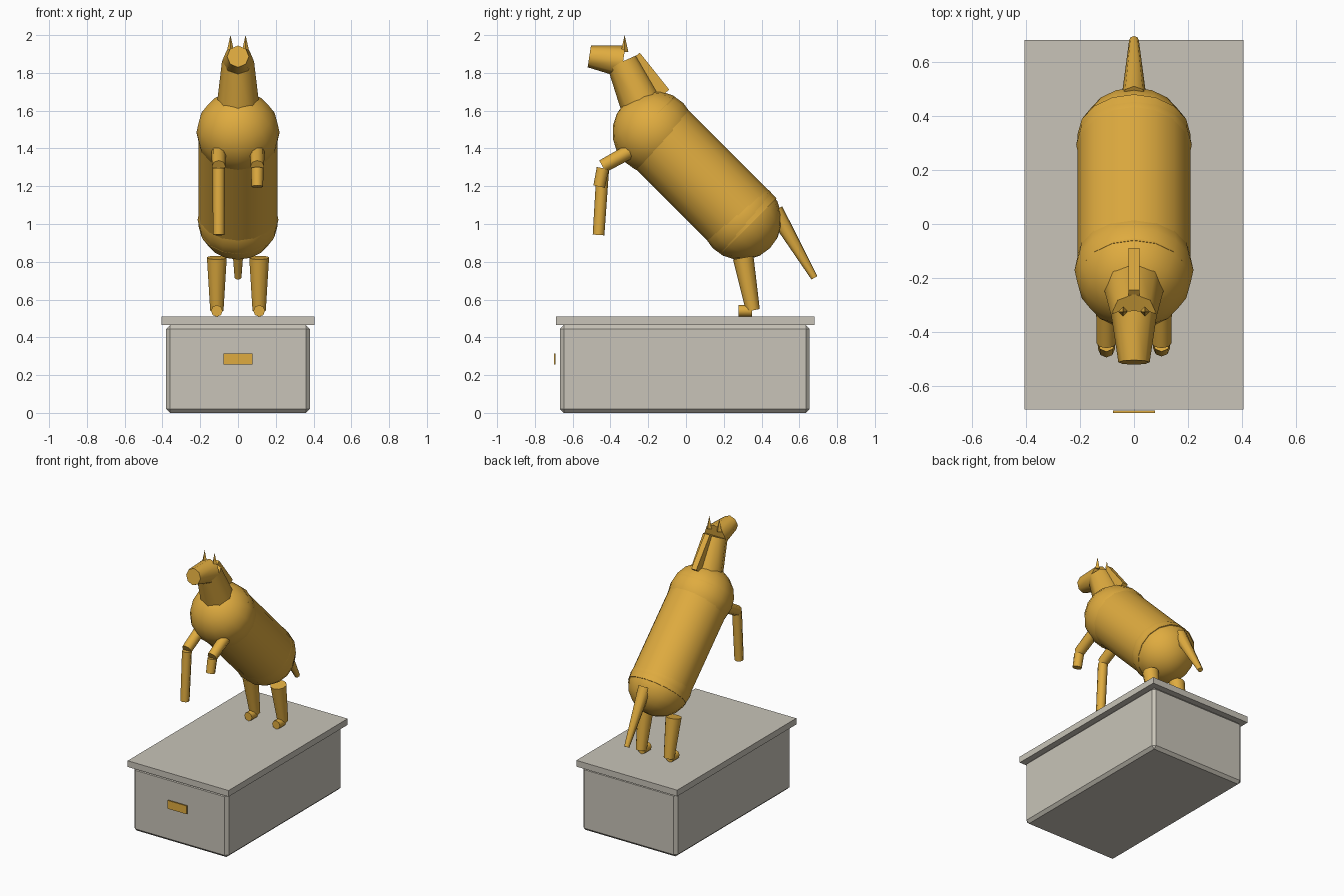
import bpy
import math
from mathutils import Vector

cube = bpy.data.objects.get("Cube")
if cube:
    bpy.data.objects.remove(cube, do_unlink=True)


def make_material(name, color):
    mat = bpy.data.materials.new(name)
    mat.use_nodes = True
    mat.diffuse_color = color
    node = next(n for n in mat.node_tree.nodes if n.type == 'BSDF_PRINCIPLED')
    node.inputs["Base Color"].default_value = color
    return mat


GOLD = make_material("gold", (0.74, 0.41, 0.05, 1))
STONE = make_material("stone", (0.58, 0.55, 0.48, 1))


def finish(name, mat, smooth=True):
    ob = bpy.context.object
    ob.name = name
    ob.data.materials.append(mat)
    if smooth:
        bpy.ops.object.shade_smooth_by_angle(angle=math.radians(50))
    return ob


def box(name, lo, hi, mat, tilt=0.0, bevel=0.0):
    lo, hi = Vector(lo), Vector(hi)
    bpy.ops.mesh.primitive_cube_add(size=1, location=(lo + hi) / 2, rotation=(tilt, 0, 0))
    ob = finish(name, mat, False)
    ob.scale = hi - lo
    bpy.ops.object.transform_apply(location=False, rotation=False, scale=True)
    if bevel:
        mod = ob.modifiers.new("bevel", 'BEVEL')
        mod.width = bevel
        mod.segments = 1
    return ob


def limb(name, start, end, r1, r2, sides=8):
    """Tapered cylinder between two points."""
    start, end = Vector(start), Vector(end)
    axis = end - start
    bpy.ops.mesh.primitive_cone_add(vertices=sides, radius1=r1, radius2=r2,
                                    depth=axis.length, location=(start + end) / 2)
    ob = finish(name, GOLD)
    ob.rotation_euler = axis.to_track_quat('Z', 'Y').to_euler()
    return ob


def ball(name, center, radius):
    bpy.ops.mesh.primitive_uv_sphere_add(segments=16, ring_count=10, radius=radius,
                                         location=center, rotation=(math.radians(45), 0, 0))
    return finish(name, GOLD)


# Pedestal with its top slab and plaque
box("pedestal", (-0.38, -0.667, 0), (0.38, 0.655, 0.465), STONE, bevel=0.02)
box("pedestal_slab", (-0.405, -0.687, 0.465), (0.405, 0.68, 0.51), STONE)
box("plaque", (-0.077, -0.7, 0.255), (0.077, -0.691, 0.315), GOLD)

# Rearing body
ball("chest", (0, -0.17, 1.485), 0.22)
ball("hips", (0, 0.293, 1.023), 0.214)
limb("barrel", (0, -0.208, 1.528), (0, 0.332, 0.988), 0.209, 0.209, 16)

# Neck, head and mane
limb("neck", (0, -0.2, 1.55), (0, -0.337, 1.86), 0.122, 0.085)
limb("head", (0, -0.333, 1.86), (0, -0.512, 1.887), 0.085, 0.058)
box("mane", (-0.02, -0.22, 1.665), (0.02, -0.16, 1.915), GOLD, tilt=math.radians(38.5))

# Tail
limb("tail", (0, 0.47, 1.07), (0, 0.68, 0.715), 0.046, 0.018)

# Paired parts; the right foreleg reaches down, the left one is tucked
for side, s in (("left", 1), ("right", -1)):
    limb(side + "_ear", (s * 0.04, -0.325, 1.91), (s * 0.04, -0.325, 2.0), 0.02, 0, 4)
    x = s * 0.102
    limb(side + "_upper_foreleg", (x, -0.27, 1.4), (x, -0.442, 1.305), 0.039, 0.036)
    foot = (x, -0.46, 1.198) if s > 0 else (x, -0.463, 0.942)
    limb(side + "_lower_foreleg", (x, -0.44, 1.295), foot, 0.033, 0.031)
    x = s * 0.112
    limb(side + "_hind_leg", (x, 0.303, 0.822), (x, 0.354, 0.543), 0.055, 0.037, 10)
    limb(side + "_hind_hoof", (x, 0.35, 0.54), (x, 0.277, 0.54), 0.031, 0.031)
